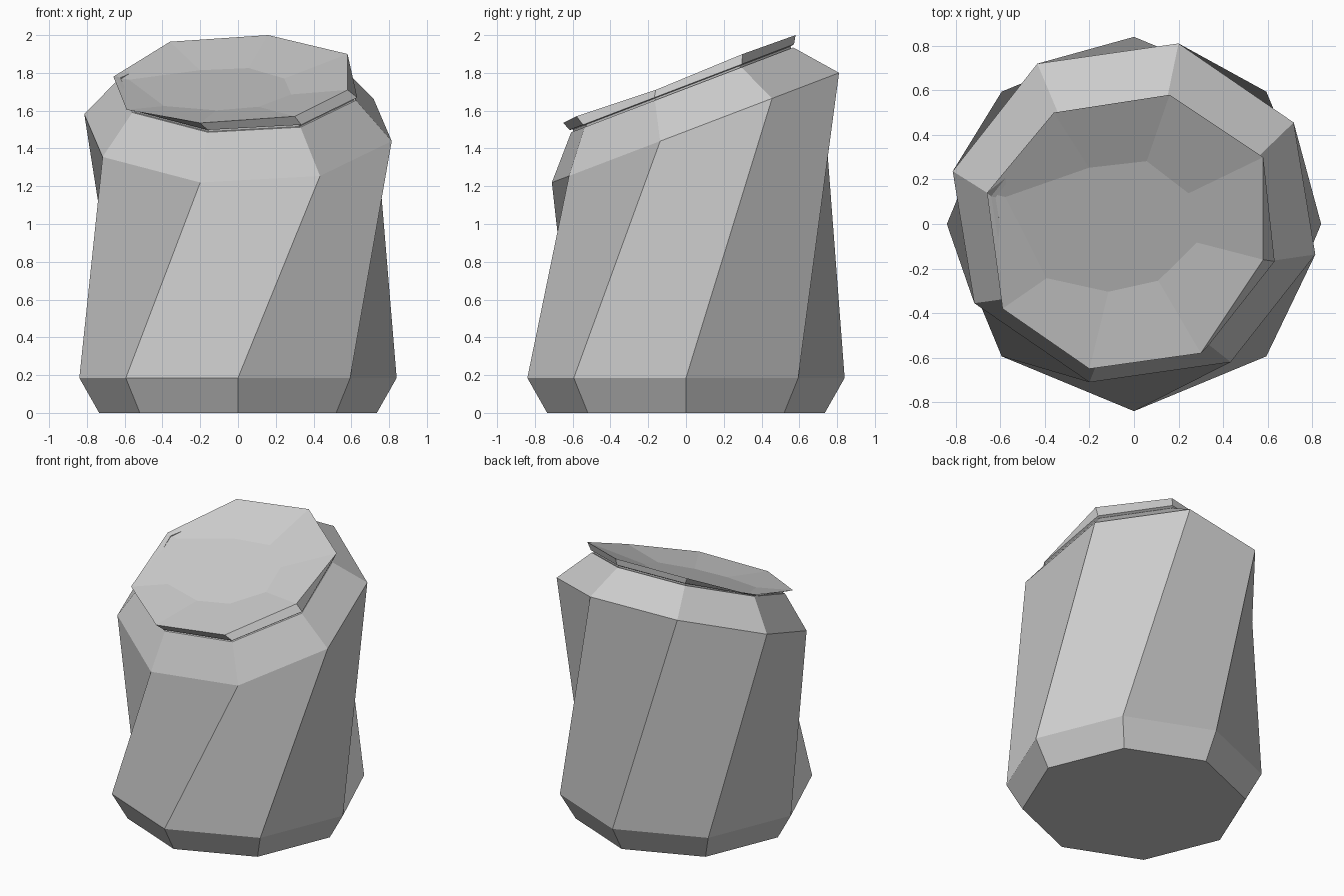
import bpy
import bmesh
from math import cos, sin, radians, pi
from mathutils import Matrix, Vector

cube = bpy.data.objects.get("Cube")
if cube:
    bpy.data.objects.remove(cube, do_unlink=True)

SIDES = 8
TWIST = radians(31.2)
TILT = radians(20.9)

metal = bpy.data.materials.new("bare grey metal")
metal.use_nodes = True
colour = (0.6, 0.6, 0.6, 1)
metal.diffuse_color = colour
metal.node_tree.nodes["Principled BSDF"].inputs["Base Color"].default_value = colour


def ring(radius, centre, turn=0.0, tilt=0.0):
    """Octagon of points, turned about its axis and tipped towards the front."""
    tip = Matrix.Rotation(tilt, 3, 'X')
    steps = [turn + 2 * pi * i / SIDES for i in range(SIDES)]
    return [tip @ Vector((radius * cos(a), radius * sin(a), 0)) + Vector(centre)
            for a in steps]


def loft(name, rings, top_centre=None):
    """Skin a stack of octagons; cap the top flat or as a dished fan."""
    bm = bmesh.new()
    loops = [[bm.verts.new(p) for p in pts] for pts in rings]
    for low, high in zip(loops, loops[1:]):
        for i in range(SIDES):
            j = (i + 1) % SIDES
            bm.faces.new((low[i], low[j], high[j], high[i]))
    bm.faces.new(loops[0][::-1])
    if top_centre:
        hub = bm.verts.new(top_centre)
        for i in range(SIDES):
            bm.faces.new((loops[-1][i], loops[-1][(i + 1) % SIDES], hub))
    else:
        bm.faces.new(loops[-1])
    mesh = bpy.data.meshes.new(name)
    bm.to_mesh(mesh)
    bm.free()
    mesh.materials.append(metal)
    obj = bpy.data.objects.new(name, mesh)
    bpy.context.collection.objects.link(obj)
    return obj


# Twisted, bent can body: base bevel, wall, shoulder
loft("can_body", [
    ring(0.735, (0, 0, 0)),
    ring(0.84, (0, 0, 0.185)),
    ring(0.838, (0, 0.05, 1.51), TWIST, TILT),
    ring(0.648, (-0.005, -0.02, 1.71), TWIST, TILT),
])

# Bent rim with a dented lid
rim_top = [
    (0.58, 0.30, 1.90), (0.16, 0.58, 2.0), (-0.36, 0.50, 1.965), (-0.66, 0.14, 1.78),
    (-0.59, -0.38, 1.605), (-0.20, -0.65, 1.535), (0.30, -0.58, 1.57), (0.58, -0.16, 1.71),
]
loft("can_lid", [
    ring(0.635, (-0.005, -0.02, 1.705), TWIST, TILT),
    ring(0.635, (-0.005, -0.022, 1.72), TWIST, TILT),
    ring(0.655, (-0.005, -0.022, 1.725), TWIST, TILT),
    rim_top,
], top_centre=(-0.04, 0.0, 1.66))
